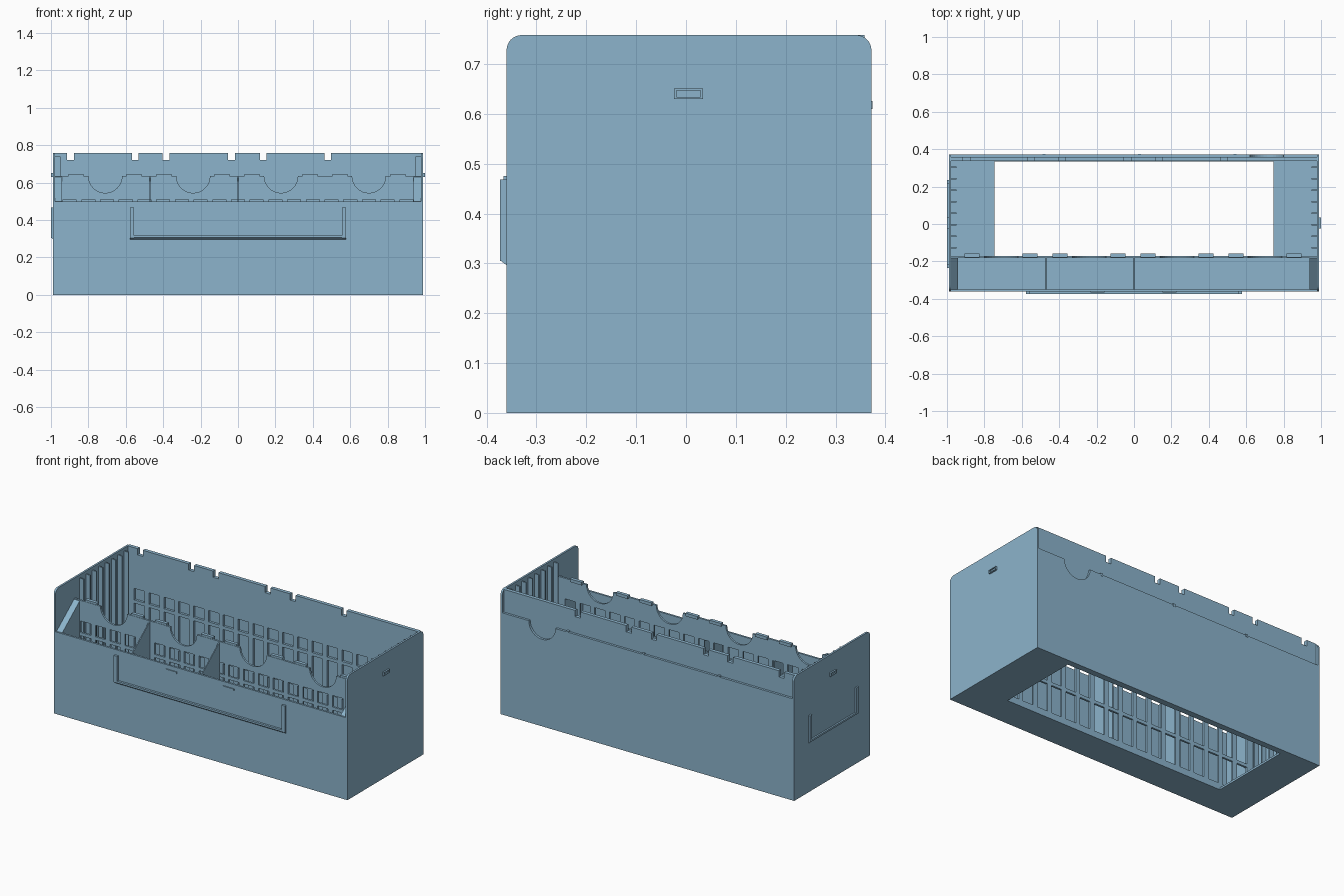
import bpy, bmesh, math

if "Cube" in bpy.data.objects:
    bpy.data.objects.remove(bpy.data.objects["Cube"])

blue = bpy.data.materials.new("soft_blue")
blue.diffuse_color = (0.262, 0.456, 0.604, 1)
blue.use_nodes = True
blue.node_tree.nodes["Principled BSDF"].inputs["Base Color"].default_value = blue.diffuse_color


def finish(name, bm):
    bmesh.ops.recalc_face_normals(bm, faces=bm.faces)
    me = bpy.data.meshes.new(name)
    bm.to_mesh(me)
    bm.free()
    me.materials.append(blue)
    ob = bpy.data.objects.new(name, me)
    bpy.context.collection.objects.link(ob)
    return ob


def boxes(name, items):
    """One mesh of boxes, each (x0, x1, y0, y1, z0, z1)."""
    bm = bmesh.new()
    for x0, x1, y0, y1, z0, z1 in items:
        vs = bmesh.ops.create_cube(bm, size=1)["verts"]
        for v in vs:
            v.co = (x0 if v.co.x < 0 else x1, y0 if v.co.y < 0 else y1, z0 if v.co.z < 0 else z1)
    return finish(name, bm)


def prism(name, pts, a, b, axis):
    """Extrude a 2D profile along x (pts are y,z) or y (pts are x,z)."""
    bm = bmesh.new()
    put = (lambda p, t: (t, p[0], p[1])) if axis == "x" else (lambda p, t: (p[0], t, p[1]))
    face = bm.faces.new([bm.verts.new(put(p, a)) for p in pts])
    new = bmesh.ops.extrude_face_region(bm, geom=[face])["geom"]
    move = (b - a, 0, 0) if axis == "x" else (0, b - a, 0)
    bmesh.ops.translate(bm, vec=move, verts=[v for v in new if isinstance(v, bmesh.types.BMVert)])
    return finish(name, bm)


def cut(ob, cutter):
    mod = ob.modifiers.new("cut", "BOOLEAN")
    mod.operation, mod.solver, mod.object = "DIFFERENCE", "EXACT", cutter
    cutter.hide_render = True
    bpy.context.view_layer.objects.active = ob
    bpy.ops.object.modifier_apply(modifier=mod.name)
    bpy.data.objects.remove(cutter)


def scallop_wall(name, top, centres, y0, y1, r=0.09):
    """Wall whose top edge has half-round finger cutouts."""
    pts = [(0.98, 0), (-0.98, 0), (-0.98, top)]
    for c in centres:
        pts += [(c - r * math.cos(math.pi * i / 16), top - r * math.sin(math.pi * i / 16))
                for i in range(17)]
    return prism(name, pts + [(0.98, top)], y0, y1, "y")


def slots(y0, y1):
    """Grid of slot cutters: three rows along the wall."""
    rows = [(0.04, 0.21), (0.23, 0.42), (0.44, 0.51)]
    return boxes("slot_cutter", [(-0.935 + i * 0.1, -0.865 + i * 0.1, y0, y1, a, b)
                                 for i in range(19) for a, b in rows])


# Base with its large opening
base = boxes("base", [(-0.98, 0.98, -0.355, 0.365, 0, 0.012)])
cut(base, boxes("opening_cutter", [(-0.745, 0.745, -0.17, 0.335, -0.1, 0.1)]))

# Side walls with rounded upper corners
r = 0.03
profile = [(-0.36, 0), (0.372, 0)]
for cy, start in ((0.372 - r, 0), (-0.36 + r, 90)):
    for i in range(9):
        t = math.radians(start + i * 11.25)
        profile.append((cy + r * math.cos(t), 0.758 - r + r * math.sin(t)))
for s, side in ((-1, "left"), (1, "right")):
    prism(side + "_wall", profile, s * 0.978, s * 0.99, "x")
    # Guide ribs inside
    xa, xb = sorted((s * 0.95, s * 0.98))
    boxes(side + "_ribs", [(xa, xb, 0.3 - i * 0.0615, 0.308 - i * 0.0615, 0.012, 0.74) for i in range(8)])
    # Small raised latch with a sunken middle
    la, lb = sorted((s * 0.985, s * 1.0))
    latch = boxes(side + "_latch", [(la, lb, -0.024, 0.034, 0.63, 0.651)])
    ca, cb = sorted((s * 0.993, s * 1.01))
    cut(latch, boxes("latch_cutter", [(ca, cb, -0.019, 0.029, 0.634, 0.647)]))

# Front wall
boxes("front_wall", [(-0.98, 0.98, -0.36, -0.348, 0, 0.5)])

# Inner wall with finger cutouts and slots
centres = [-0.71, -0.24, 0.23, 0.70]
inner = scallop_wall("inner_wall", 0.635, centres, -0.182, -0.17)
cut(inner, slots(-0.25, -0.1))
boxes("inner_wall_tabs", [(c + o - 0.04, c + o + 0.04, -0.18, -0.159, 0.628, 0.647)
                          for c in centres for o in (-0.155, 0.155)])

# Tray ends and dividers with sloping tops
slope = [(-0.35, 0.01), (-0.176, 0.01), (-0.176, 0.635), (-0.35, 0.5)]
for name, a, b in (("tray_end_left", -0.98, -0.94), ("tray_end_right", 0.937, 0.98),
                   ("divider_left", -0.473, -0.467), ("divider_right", -0.003, 0.003)):
    prism(name, slope, a, b, "x")

# Back wall: tall notched inner panel and lower outer panel
back = boxes("back_panel", [(-0.98, 0.98, 0.336, 0.358, 0, 0.758)])
cut(back, boxes("notch_cutter", [(x - 0.018, x + 0.018, 0.3, 0.4, 0.72, 0.8)
                                 for x in (-0.895, -0.55, -0.385, -0.035, 0.135, 0.48)]))
cut(back, slots(0.3, 0.35))
scallop_wall("back_cover", 0.62, [0.71], 0.358, 0.372)
boxes("back_cover_tabs", [(x - 0.008, x + 0.008, 0.358, 0.374, 0.61, 0.626) for x in (0.54, 0.03, -0.48)])

# Label holder on the front: a U of thin bars with a chamfered lower edge
w = 0.022
boxes("front_label_sides", [(-0.577, -0.577 + w, -0.373, -0.358, 0.305, 0.468),
                            (0.577 - w, 0.577, -0.373, -0.358, 0.305, 0.468)])
prism("front_label_bottom", [(-0.358, 0.295), (-0.373, 0.306), (-0.373, 0.317), (-0.358, 0.317)],
      -0.577, 0.577, "x")
boxes("front_label_clips", [(x - 0.037, x + 0.037, -0.366, -0.358, 0.465, 0.475) for x in (-0.195, 0.19)])

# Label holder on the left side
boxes("side_label_sides", [(-1.0, -0.985, y, y + w, 0.305, 0.468) for y in (-0.235, 0.213)])
prism("side_label_bottom", [(-0.985, 0.295), (-1.0, 0.306), (-1.0, 0.317), (-0.985, 0.317)],
      -0.235, 0.235, "y")
